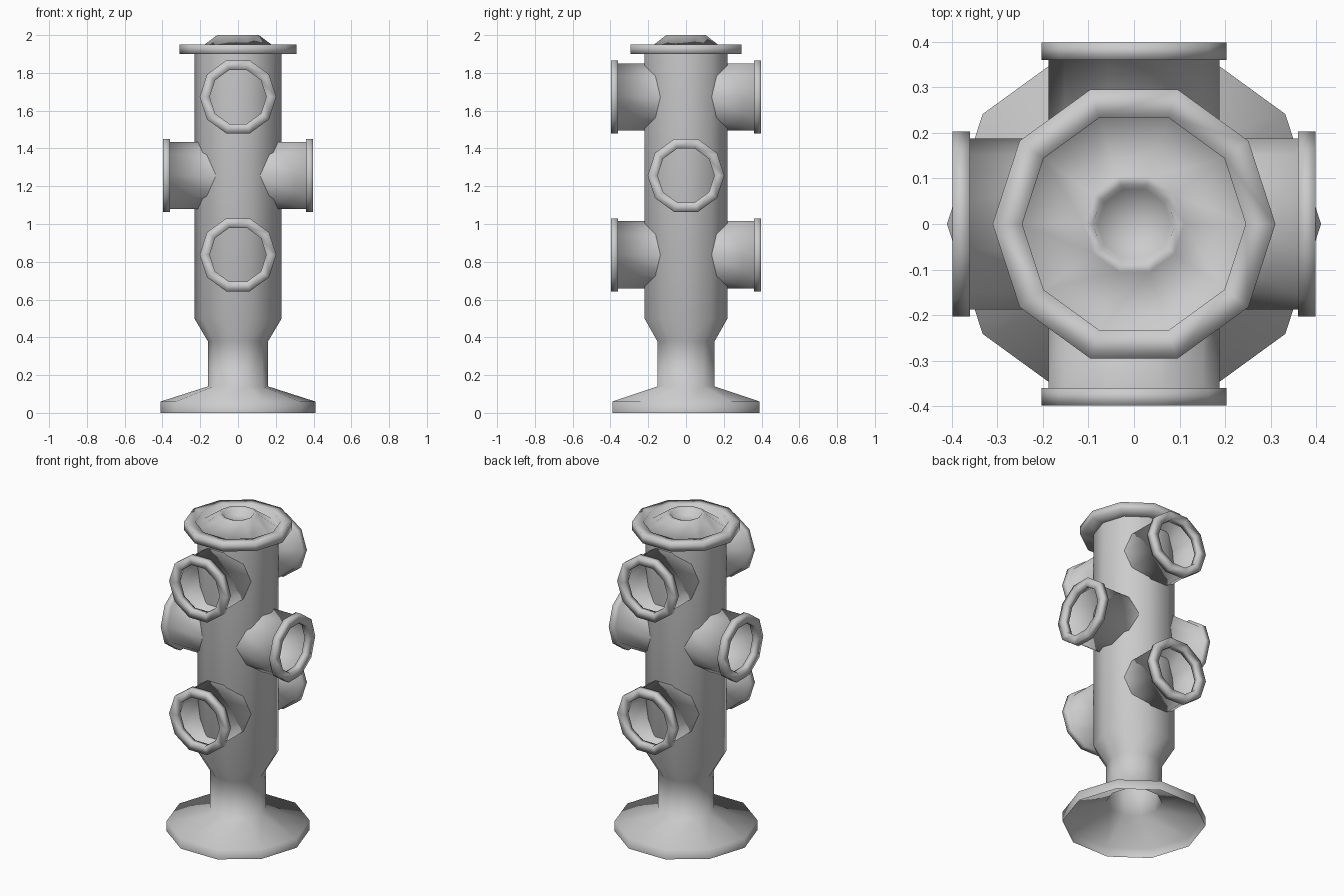
import bpy, bmesh, math
from mathutils import Matrix

cube = bpy.data.objects.get("Cube")
if cube:
    bpy.data.objects.remove(cube, do_unlink=True)

SIDES = 10

grey = bpy.data.materials.new("plain_grey")
grey.use_nodes = True
colour = (0.6, 0.6, 0.6, 1)
grey.diffuse_color = colour
grey.node_tree.nodes["Principled BSDF"].inputs["Base Color"].default_value = colour


def lathe(name, profile, matrix=Matrix()):
    """Spin (radius, height) points, listed bottom to top, into a ten-sided smooth shell."""
    bm = bmesh.new()
    rings = []
    for r, z in profile:
        if r == 0:
            rings.append([bm.verts.new((0, 0, z))] * SIDES)
        else:
            angles = [2 * math.pi * i / SIDES for i in range(SIDES)]
            rings.append([bm.verts.new((r * math.cos(a), r * math.sin(a), z)) for a in angles])
    for low, high in zip(rings, rings[1:]):
        for i in range(SIDES):
            j = (i + 1) % SIDES
            corners = [low[i], low[j], high[j], high[i]]
            bm.faces.new(list(dict.fromkeys(corners))).smooth = True
    bm.transform(matrix)
    mesh = bpy.data.meshes.new(name)
    bm.to_mesh(mesh)
    bm.free()
    mesh.materials.append(grey)
    obj = bpy.data.objects.new(name, mesh)
    bpy.context.collection.objects.link(obj)
    return obj


# Flared hollow foot, neck and main column
lathe("column", [(0.41, 0), (0.41, 0.06), (0.16, 0.14), (0.16, 0.38),
                 (0.231, 0.5), (0.231, 1.91)])

# Rimmed cap with a raised cone and a small dished centre
lathe("cap", [(0.22, 1.9), (0.31, 1.9), (0.31, 1.95), (0.245, 1.95), (0.245, 1.9),
              (0.11, 2.0), (0.09, 2.0), (0.08, 1.965), (0, 1.965)])

# Open side pipes with thick lips: front and back pairs, and one pair on the sides
pipe = [(0.187, 0.11), (0.187, 0.36), (0.203, 0.36), (0.203, 0.398),
        (0.15, 0.398), (0.15, 0.36), (0.185, 0.355)]
pipes = [("front_upper_pipe", 0, 1.673), ("back_upper_pipe", 180, 1.673),
         ("left_pipe", 90, 1.257), ("right_pipe", 270, 1.257),
         ("front_lower_pipe", 0, 0.837), ("back_lower_pipe", 180, 0.837)]
for name, turn, height in pipes:
    place = (Matrix.Translation((0, 0, height))
             @ Matrix.Rotation(math.radians(turn), 4, 'Z')
             @ Matrix.Rotation(math.radians(90), 4, 'X'))
    lathe(name, pipe, place)
